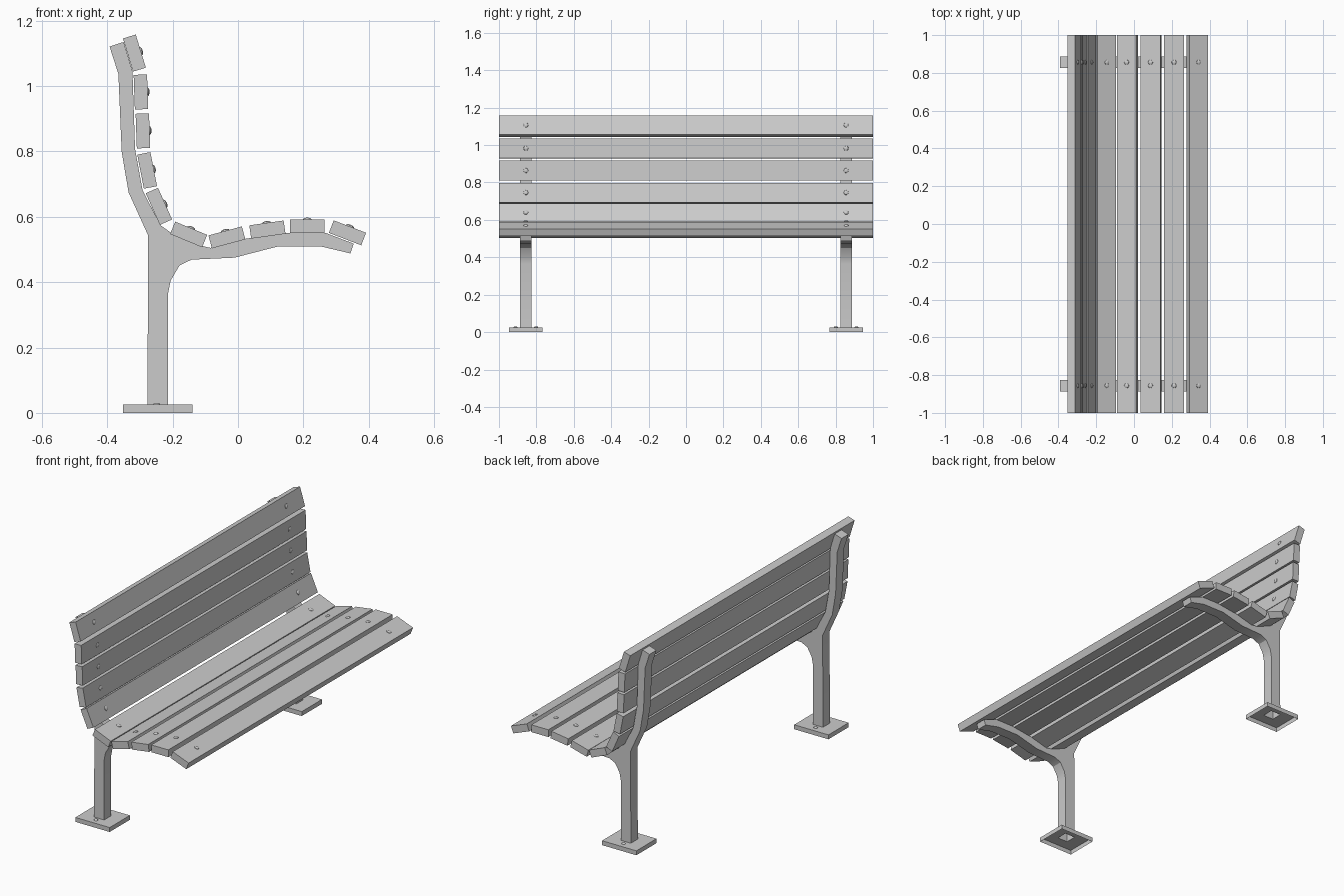
import bpy, bmesh, math
from mathutils import Matrix, Vector

if "Cube" in bpy.data.objects:
    bpy.data.objects.remove(bpy.data.objects["Cube"])

grey = bpy.data.materials.new("plain_grey")
grey.use_nodes = True
grey.diffuse_color = (0.6, 0.6, 0.6, 1)
grey.node_tree.nodes["Principled BSDF"].inputs["Base Color"].default_value = (0.6, 0.6, 0.6, 1)

SUPPORT_Y = 0.856
POST_X = -0.2455
PLATE_TOP = 0.025
SLAT_W, SLAT_T = 0.106, 0.041


def finish(name, bm, smooth=False):
    """Turn a bmesh into a named grey object."""
    bmesh.ops.recalc_face_normals(bm, faces=bm.faces)
    mesh = bpy.data.meshes.new(name)
    bm.to_mesh(mesh)
    bm.free()
    mesh.materials.append(grey)
    obj = bpy.data.objects.new(name, mesh)
    bpy.context.collection.objects.link(obj)
    if smooth:
        bpy.ops.object.select_all(action='DESELECT')
        obj.select_set(True)
        bpy.context.view_layer.objects.active = obj
        bpy.ops.object.shade_smooth_by_angle(angle=math.radians(30))
    return obj


def bolt(name, place, radius, height):
    """Low dome, rising along the local z of its placement."""
    bm = bmesh.new()
    bmesh.ops.create_uvsphere(bm, u_segments=12, v_segments=8, radius=1)
    low = [v for v in bm.verts if v.co.z < -0.01]
    bmesh.ops.delete(bm, geom=low, context='VERTS')
    bm.transform(place @ Matrix.Diagonal((radius, radius, height, 1)))
    finish(name, bm, True)


# Side outline of the support: post, back arm and seat arm in one piece
outline = [
    (-0.277, PLATE_TOP), (-0.275, 0.543), (-0.335, 0.675), (-0.356, 0.80),
    (-0.366, 1.037), (-0.393, 1.121), (-0.350, 1.135), (-0.323, 1.046),
    (-0.315, 0.807), (-0.292, 0.681), (-0.237, 0.574), (-0.206, 0.552),
    (-0.103, 0.509), (-0.084, 0.505), (0.023, 0.533), (0.145, 0.550),
    (0.270, 0.550), (0.354, 0.518), (0.344, 0.488), (0.255, 0.509),
    (0.121, 0.509), (-0.011, 0.475), (-0.142, 0.469), (-0.179, 0.451),
    (-0.206, 0.405), (-0.214, 0.365), (-0.214, PLATE_TOP),
]


def support(name, y):
    bm = bmesh.new()
    face = bm.faces.new([bm.verts.new((x, y - 0.031, z)) for x, z in outline])
    ext = bmesh.ops.extrude_face_region(bm, geom=[face], use_keep_orig=True)
    moved = [g for g in ext["geom"] if isinstance(g, bmesh.types.BMVert)]
    bmesh.ops.translate(bm, verts=moved, vec=(0, 0.062, 0))
    bmesh.ops.recalc_face_normals(bm, faces=bm.faces)
    # The hollow post is open at its foot
    foot = [f for f in bm.faces if all(v.co.z < PLATE_TOP + 0.001 for v in f.verts)]
    bmesh.ops.delete(bm, geom=foot, context='FACES_ONLY')
    finish(name, bm, True)


def foot_plate(name, y):
    """Plate open underneath, with a square hole under the post."""
    bm = bmesh.new()
    rings = []
    for hx, hy, z in ((0.107, 0.09, 0), (0.107, 0.09, PLATE_TOP), (0.0315, 0.031, PLATE_TOP)):
        rings.append([bm.verts.new((POST_X + sx * hx, y + sy * hy, z))
                      for sx, sy in ((-1, -1), (1, -1), (1, 1), (-1, 1))])
    for a, b in zip(rings, rings[1:]):
        for i in range(4):
            j = (i + 1) % 4
            bm.faces.new((a[i], a[j], b[j], b[i]))
    finish(name, bm)


for side, y in (("right", -SUPPORT_Y), ("left", SUPPORT_Y)):
    support("support_" + side, y)
    foot_plate("foot_plate_" + side, y)
    for k in (-1, 1):
        place = Matrix.Translation((POST_X - 0.003, y + k * 0.055, PLATE_TOP))
        bolt("foot_bolt_" + side, place, 0.011, 0.006)

# Slats: centre x, centre z, tilt in degrees
seat = [(-0.151, 0.546, -22.5), (-0.034, 0.537, 15), (0.09, 0.561, 8),
        (0.212, 0.571, 0), (0.335, 0.551, -21)]
back = [(-0.242, 0.632, -66), (-0.278, 0.742, -79), (-0.291, 0.863, -88),
        (-0.297, 0.982, -88), (-0.317, 1.101, -73)]

for part, slats in (("seat", seat), ("back", back)):
    for x, z, tilt in slats:
        place = Matrix.Translation((x, 0, z)) @ Matrix.Rotation(math.radians(-tilt), 4, 'Y')
        bm = bmesh.new()
        bmesh.ops.create_cube(bm, size=1)
        bm.transform(place @ Matrix.Diagonal((SLAT_W, 2, SLAT_T, 1)))
        finish(part + "_slat", bm)
        for y in (-SUPPORT_Y, SUPPORT_Y):
            head = place @ Matrix.Translation(Vector((0, y, SLAT_T / 2)))
            bolt(part + "_bolt", head, 0.013, 0.006)
